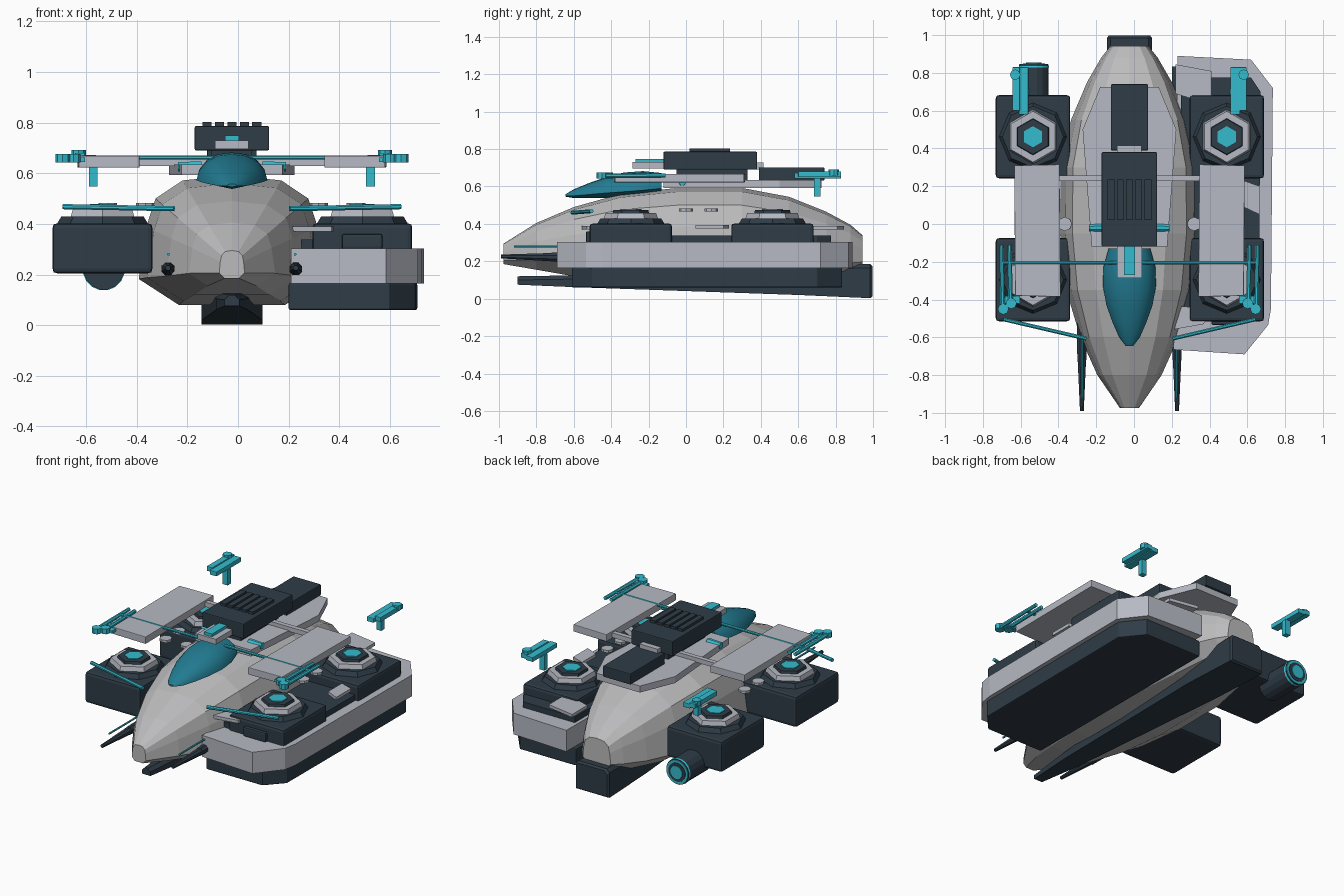
import bpy, bmesh, math
from mathutils import Vector

if "Cube" in bpy.data.objects:
    bpy.data.objects.remove(bpy.data.objects["Cube"])

XC = -0.024  # craft centreline

def mat(name, r, g, b):
    m = bpy.data.materials.new(name)
    m.diffuse_color = (r, g, b, 1)
    m.use_nodes = True
    m.node_tree.nodes["Principled BSDF"].inputs["Base Color"].default_value = m.diffuse_color
    return m

HULL = mat("hull_grey", 0.50, 0.50, 0.51)
PLATE = mat("plate_grey", 0.47, 0.49, 0.55)
DARK = mat("dark_slate", 0.028, 0.045, 0.062)
CYAN = mat("cyan", 0.035, 0.50, 0.62)
GLASS = mat("canopy_teal", 0.016, 0.20, 0.29)

def finish(bm, name, m):
    bmesh.ops.recalc_face_normals(bm, faces=bm.faces)
    me = bpy.data.meshes.new(name)
    bm.to_mesh(me)
    bm.free()
    me.materials.append(m)
    ob = bpy.data.objects.new(name, me)
    bpy.context.collection.objects.link(ob)
    return ob

def loft(name, rings, m):
    bm = bmesh.new()
    vs = [[bm.verts.new(p) for p in ring] for ring in rings]
    n = len(rings[0])
    for a, b in zip(vs, vs[1:]):
        for i in range(n):
            bm.faces.new((a[i], a[(i + 1) % n], b[(i + 1) % n], b[i]))
    bm.faces.new(vs[0])
    bm.faces.new(vs[-1])
    return finish(bm, name, m)

def prism(name, plan, z0, z1, m, bevel=0):
    ob = loft(name, [[(x, y, z) for x, y in plan] for z in (z0, z1)], m)
    if bevel:
        bm = bmesh.new()
        bm.from_mesh(ob.data)
        bmesh.ops.bevel(bm, geom=bm.edges[:], offset=bevel, segments=2,
                        profile=0.6, affect='EDGES')
        bm.to_mesh(ob.data)
        bm.free()
    return ob

def box(name, x0, x1, y0, y1, z0, z1, m, bevel=0):
    return prism(name, [(x0, y0), (x1, y0), (x1, y1), (x0, y1)], z0, z1, m, bevel)

def disc(name, x, y, z0, z1, r, n, m, top=1.0):
    ang = [math.pi / 2 + 2 * math.pi * i / n for i in range(n)]
    return loft(name, [[(x + r * k * math.cos(a), y + r * k * math.sin(a), z) for a in ang]
                       for z, k in ((z0, 1), (z1, top))], m)

def rod(name, a, b, r0, r1, m, n=8):
    a, b = Vector(a), Vector(b)
    q = (b - a).to_track_quat('Z', 'Y')
    ang = [2 * math.pi * (i + 0.5) / n for i in range(n)]
    return loft(name, [[p + q @ Vector((r * math.cos(t), r * math.sin(t), 0)) for t in ang]
                       for p, r in ((a, r0), (b, r1))], m)

# Fuselage: faceted loft, stations are y, half width, bottom, top
HALF = [(0, 1), (.53, .96), (.82, .82), (.92, .6), (1, .2), (.57, 0)]
SECTION = HALF + [(0, 0)] + [(-u, v) for u, v in HALF[:0:-1]]
stations = [(-.975, .05, .185, .295), (-.8, .17, .155, .405), (-.6, .26, .12, .49),
            (-.35, .335, .095, .56), (-.05, .368, .08, .592), (.3, .365, .08, .592),
            (.55, .31, .085, .545), (.75, .225, .11, .465), (.88, .15, .14, .395),
            (.943, .10, .16, .34)]
loft("fuselage", [[(XC + w * u, y, b + (t - b) * v) for u, v in SECTION]
                  for y, w, b, t in stations], HULL)

# Keel: wedge beam widening to the stern
loft("keel", [[(XC - w, y, b), (XC + w, y, b), (XC + w, y, t - .02), (XC + w - .02, y, t),
               (XC - w + .02, y, t), (XC - w, y, t - .02)]
              for y, w, b, t in ((-.9, .03, .075, .12), (-.6, .06, .062, .125),
                                 (.6, .12, .02, .17), (.94, .12, .005, .185),
                                 (.985, .12, .003, .185), (.997, .11, .012, .175))], DARK)

# Canopy: smooth pointed bubble
CAN = [(-1, 0), (-.93, .35), (-.72, .7), (-.4, .93), (0, 1), (.4, .93), (.72, .7), (.93, .35), (1, 0)]
canopy = loft("canopy", [[(XC + w * u, y, b + (t - b) * v) for u, v in CAN] + [(XC, y, b - .03 * w / .14)]
                         for y, w, b, t in ((-.645, .02, .55, .558), (-.6, .055, .55, .585),
                                            (-.52, .09, .557, .618), (-.43, .122, .565, .65),
                                            (-.33, .14, .572, .675), (-.23, .138, .58, .682),
                                            (-.13, .11, .59, .672))], GLASS)
for p in canopy.data.polygons:
    p.use_smooth = True
canopy.data.set_sharp_from_angle(angle=math.radians(35))

# Starboard sponson: slab, dark underside, deck and deck plates
prism("sponson_slab", [(.21, -.665), (.585, -.69), (.71, -.535), (.725, -.45), (.735, .72),
                       (.62, .87), (.23, .89)], .165, .302, PLATE)
prism("sponson_base", [(.2, -.61), (.6, -.61), (.7, -.5), (.708, .7), (.6, .835), (.2, .835)],
      .06, .166, DARK, .008)
prism("sponson_deck", [(.25, -.5), (.62, -.5), (.66, -.46), (.67, .7), (.62, .775), (.25, .775)],
      .30, .338, DARK)
prism("rear_deck_plate", [(.22, .69), (.41, .63), (.41, .81), (.22, .845)], .37, .39, PLATE)
prism("front_deck_plate", [(.2, -.56), (.37, -.53), (.4, -.45), (.2, -.43)], .37, .39, PLATE)
prism("side_deck_plate", [(.58, .09), (.665, .05), (.665, .2), (.58, .23)], .375, .395, PLATE)
box("deck_bumper", .41, .57, -.535, -.48, .3, .36, DARK, .01)

# Lift pods with stacked hexagonal rotors, two per side
for sx in (-1, 1):
    cx = -.022 + sx * .513
    for cy in (-.295, .462):
        box("lift_pod", cx - .197, cx + .197, cy - .22, cy + .22, .205, .402, DARK, .018)
        disc("rotor_base", cx, cy, .40, .43, .18, 8, DARK, .9)
        disc("rotor_ring", cx, cy, .428, .458, .145, 6, PLATE, .93)
        disc("rotor_hub", cx, cy, .455, .474, .098, 6, DARK, .95)
        disc("rotor_light", cx, cy, .472, .479, .056, 6, CYAN)

# Stern engine behind the port rear pod
rod("engine", (-.53, .6, .22), (-.53, .845, .22), .08, .08, DARK, 16)
rod("engine_ring", (-.53, .828, .22), (-.53, .848, .22), .083, .076, CYAN, 16)
rod("engine_throat", (-.53, .84, .22), (-.53, .851, .22), .06, .06, DARK, 16)
rod("engine_core", (-.53, .845, .22), (-.53, .856, .22), .042, .042, CYAN, 12)

# Upper wing plates, tip guns, tail fins, antennas, nose guns: mirrored
for s in (-1, 1):
    X = lambda d: XC + s * d
    def sbox(name, d0, d1, *rest):
        a, b = sorted((X(d0), X(d1)))
        return box(name, a, b, *rest)
    prism("wing_plate", [(X(.365), -.385), (X(.605), -.38), (X(.61), .31), (X(.37), .315)],
          .622, .668, PLATE, .004)
    for d, y in ((.63, -.42), (.672, -.45)):
        rod("tip_gun", (X(d + .005), -.11, .658), (X(d), y, .658), .012, .014, CYAN)
        disc("tip_gun_muzzle", X(d - .004), y, .642, .675, .029, 8, CYAN)
    sbox("tip_gun_mount", .58, .66, -.42, -.38, .645, .662, CYAN)
    # floating tail fin with knob and post
    sbox("tail_fin", .535, .585, .58, .83, .643, .672, CYAN, .004)
    sbox("tail_fin_rail", .58, .62, .60, .83, .65, .68, CYAN, .004)
    disc("tail_fin_knob", X(.605), .79, .66, .692, .028, 8, CYAN)
    sbox("tail_fin_post", .53, .565, .685, .718, .547, .645, CYAN)
    # slanted whisker, nose gun and sight rod
    rod("whisker", (X(.667), -.505, .468), (X(.228), -.607, .46), .011, .011, CYAN)
    rod("nose_gun_base", (X(.252), -.45, .222), (X(.252), -.72, .222), .03, .026, DARK)
    rod("nose_gun", (X(.252), -.7, .222), (X(.252), -.99, .226), .025, .011, DARK)
    rod("sight_rod", (X(.25), -.56, .28), (X(.25), -.92, .28), .006, .006, CYAN)
    # hover studs and shoulder lamp
    for d, y in ((.342, 0), (.49, 0), (.49, .135)):
        disc("hover_stud", X(d), y, .466, .482, .037, 8, PLATE)
    rod("shoulder_lamp", (X(.12), -.02, .625), (X(.213), -.02, .625), .024, .02, CYAN)

# Cross bars joining the wing plates
rod("front_crossbar", (XC - .68, -.205, .662), (XC + .68, -.205, .662), .009, .009, CYAN)
box("rear_crossbar", XC - .4, XC + .4, .228, .258, .628, .658, PLATE)

# Dorsal plate and top turret
prism("dorsal_plate", [(XC + u, y) for u, y in ((-.2, -.12), (.2, -.12), (.248, .5), (.155, .725),
                                                (-.155, .725), (-.248, .5))], .592, .634, PLATE)
box("rear_block", XC - .098, XC + .098, .39, .74, .632, .702, DARK, .005)
box("turret_neck", XC - .08, XC + .08, -.05, .33, .63, .695, DARK)
box("turret", XC - .147, XC + .147, -.12, .38, .69, .786, DARK, .006)
for i in range(5):
    x = XC + (i - 2) * .049
    box("turret_rib", x - .018, x + .018, .02, .235, .784, .802, DARK)
box("turret_joint", XC - .065, XC + .065, .37, .415, .69, .728, PLATE)
box("turret_barrel", XC - .066, XC + .066, -.285, -.11, .696, .73, PLATE)
box("turret_light", XC - .028, XC + .028, -.27, -.11, .728, .748, CYAN)
